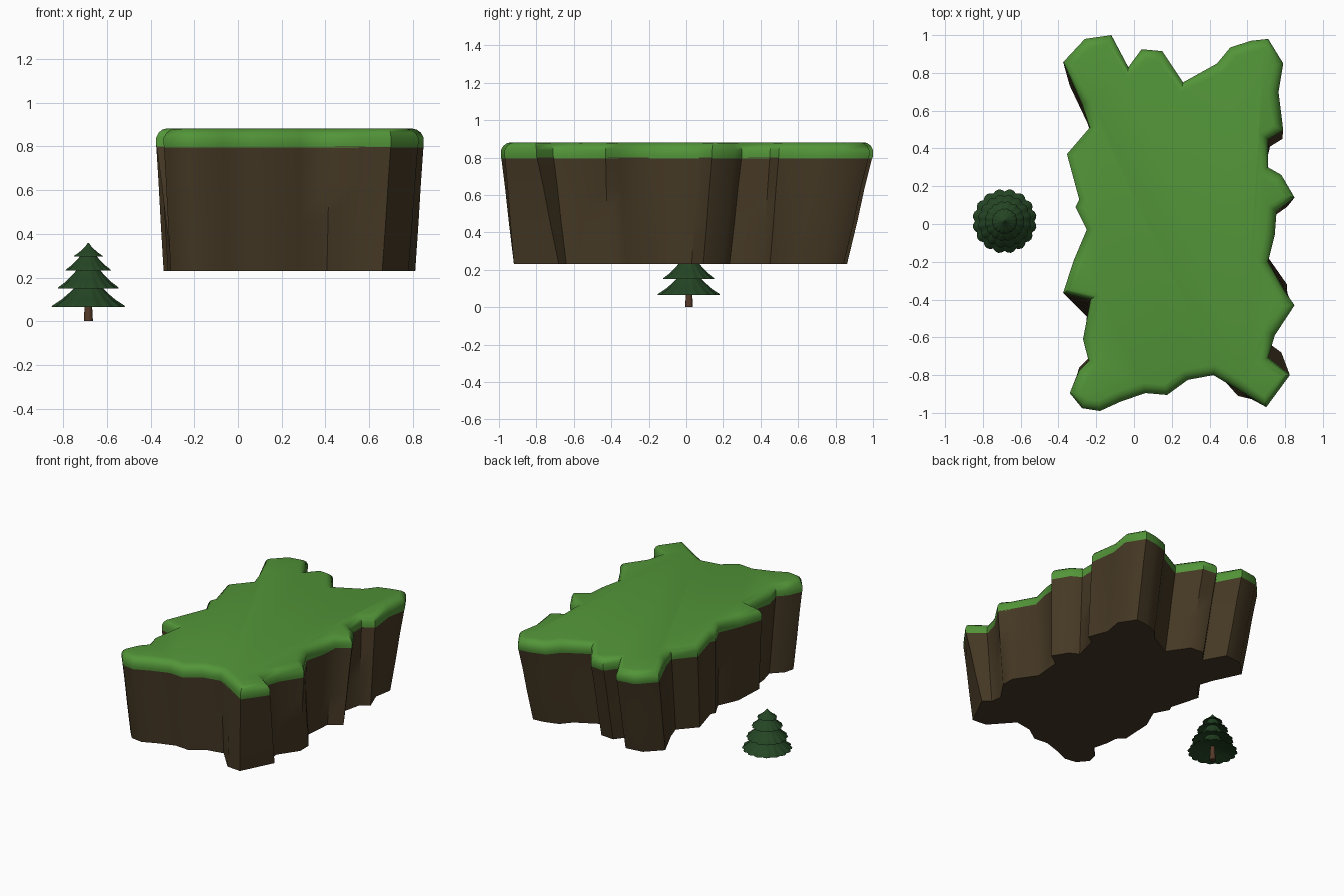
import bpy, math
from mathutils import Vector

if "Cube" in bpy.data.objects:
    bpy.data.objects.remove(bpy.data.objects["Cube"])

def material(name, rgb):
    m = bpy.data.materials.new(name)
    m.diffuse_color = (*rgb, 1)
    m.use_nodes = True
    m.node_tree.nodes["Principled BSDF"].inputs["Base Color"].default_value = m.diffuse_color
    return m

GRASS = material("grass", (0.085, 0.30, 0.04))
DIRT = material("dirt", (0.06, 0.04, 0.018))
NEEDLES = material("needles", (0.018, 0.06, 0.018))
BARK = material("bark", (0.09, 0.042, 0.022))

def loft(name, rings, mat, cap_start, cap_end, angle):
    """Skin equal-length closed rings (counter-clockwise, bottom to top)."""
    n = len(rings[0])
    verts = [v for r in rings for v in r]
    faces = [(k*n + i, k*n + (i+1) % n, (k+1)*n + (i+1) % n, (k+1)*n + i)
             for k in range(len(rings)-1) for i in range(n)]
    if cap_start:
        faces.append(tuple(reversed(range(n))))
    if cap_end:
        faces.append(tuple(range(len(verts)-n, len(verts))))
    me = bpy.data.meshes.new(name)
    me.from_pydata(verts, [], faces)
    me.materials.append(mat)
    ob = bpy.data.objects.new(name, me)
    bpy.context.collection.objects.link(ob)
    bpy.ops.object.select_all(action='DESELECT')
    ob.select_set(True)
    bpy.context.view_layer.objects.active = ob
    bpy.ops.object.shade_smooth_by_angle(angle=math.radians(angle))
    return ob

# Island outline, clockwise from the back left corner
outline = [(-.375,.857),(-.26,.98),(-.12,1.0),(-.03,.83),(.04,.925),(.15,.915),(.26,.75),
    (.44,.85),(.51,.935),(.62,.97),(.71,.98),(.79,.85),(.765,.70),(.79,.497),(.71,.45),
    (.71,.30),(.78,.26),(.85,.14),(.755,.07),(.745,-.06),(.71,-.2),(.80,-.36),(.85,-.43),
    (.745,-.59),(.71,-.71),(.825,-.80),(.70,-.97),(.555,-.88),(.42,-.80),(.285,-.825),
    (.175,-.905),(.06,-.895),(-.07,-.94),(-.18,-.99),(-.275,-.975),(-.34,-.895),
    (-.29,-.775),(-.24,-.725),(-.27,-.61),(-.23,-.40),(-.375,-.365),(-.32,-.195),
    (-.25,-.03),(-.31,.09),(-.29,.13),(-.355,.37),(-.235,.51),(-.275,.635)][::-1]

# Bottom corners that stray from the plain taper: top corner -> bottom corner
strays = {(-.375,-.365): (-.30,-.44), (.80,-.36): (.81,-.32), (.71,-.2): (.705,-.17),
          (.825,-.80): (.78,-.68), (.71,-.71): (.725,-.64), (.555,-.88): (.55,-.91),
          (.79,.497): (.785,.45), (.71,.45): (.72,.41), (-.29,-.775): (-.29,-.76),
          (.70,-.97): (.66,-.92), (-.23,-.40): (-.25,-.49)}
bottom = [strays.get(p, (p[0]*.94 + .012, p[1]*.895 - .034)) for p in outline]

def blend(t, z):
    return [(a[0]+(b[0]-a[0])*t, a[1]+(b[1]-a[1])*t, z) for a, b in zip(bottom, outline)]

def inset(d, z):
    out = []
    for i, p in enumerate(outline):
        p, a, b = Vector(p), Vector(outline[i-1]), Vector(outline[(i+1) % len(outline)])
        e, f = (p-a).normalized(), (b-p).normalized()
        m = (Vector((-e.y, e.x)) + Vector((-f.y, f.x))).normalized()
        q = p + m*d*1.1
        out.append((q.x, q.y, z))
    return out

# Soil body and rounded grass layer
loft("island_dirt", [blend(0, .23), blend(.4, .46), blend(.68, .64), blend(.97, .80)],
     DIRT, True, False, 50)
loft("island_grass", [blend(.97, .795), blend(1, .81), blend(1, .84),
                      inset(.012, .863), inset(.03, .877), inset(.05, .882)],
     GRASS, False, True, 50)

# Pine tree
CX, CY = -.685, .015

def circle(r, z, n=16):
    return [(CX + r*math.cos(2*math.pi*i/n), CY + r*math.sin(2*math.pi*i/n), z) for i in range(n)]

def scallop(r, z, depth, lobes=16, per=4):
    ring = []
    for i in range(lobes*per):
        a = 2*math.pi*i/(lobes*per)
        s = 1 - depth*(1 - abs(math.sin(a*lobes/2)))
        ring.append((CX + r*s*math.cos(a), CY + r*s*math.sin(a), z))
    return ring

loft("tree_trunk", [circle(.021, 0), circle(.016, .09), circle(.014, .2)], BARK, True, True, 40)

# Tiers: rim radius, rim height, top radius, top height
tiers = [(.171, .066, .05, .175), (.142, .150, .042, .255),
         (.106, .232, .028, .315), (.068, .296, .004, .357)]
for k, (r, z, rt, zt) in enumerate(tiers):
    h = zt - z
    rings = [scallop(.018, z + h*.35, 0), scallop(r*.6, z + h*.15, .03), scallop(r, z, .08),
             scallop(r*.985, z + h*.05, .08)]
    # flared, concave flank
    for t, depth in ((.3, .06), (.6, .03), (.8, .01), (1, 0)):
        rings.append(scallop(rt + (r - rt)*(1 - t)**1.3, z + h*t, depth))
    loft(f"tree_tier_{k+1}", rings, NEEDLES, True, True, 40)
